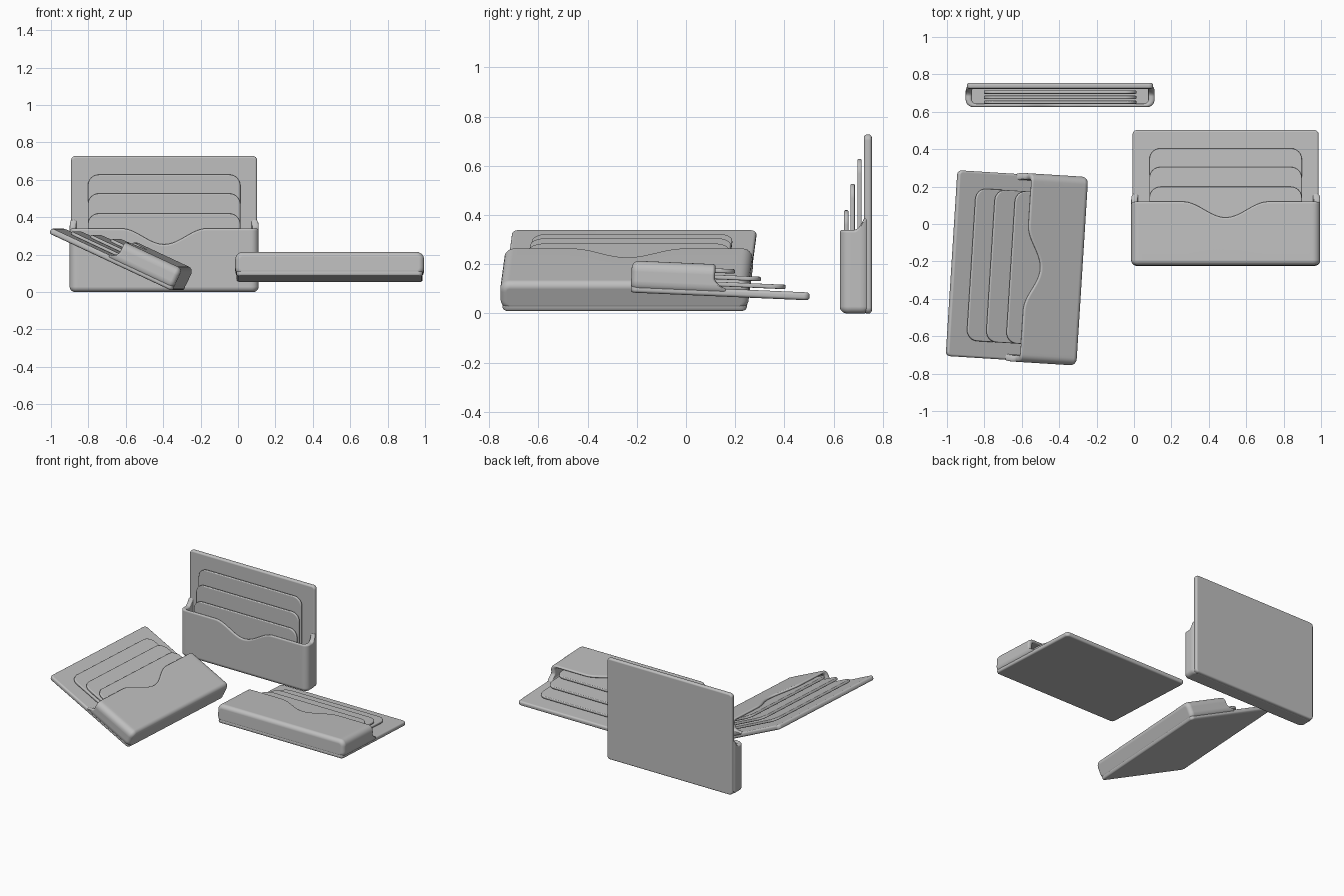
import bpy, bmesh
from math import sin, cos, pi, radians
from mathutils import Matrix, Euler

if "Cube" in bpy.data.objects:
    bpy.data.objects.remove(bpy.data.objects["Cube"], do_unlink=True)

GREY = (0.52, 0.52, 0.52, 1)
mat = bpy.data.materials.new("plain_grey")
mat.use_nodes = True
mat.diffuse_color = GREY
mat.node_tree.nodes["Principled BSDF"].inputs["Base Color"].default_value = GREY


def outline(w, d, r, nx=1, ny=1, steps=6):
    """Rounded rectangle, centred, with evenly divided straight sides."""
    pts = []
    for k in range(4):
        cx = (w / 2 - r) * (1 if k in (0, 3) else -1)
        cy = (d / 2 - r) * (1 if k < 2 else -1)
        for j in range(steps + 1):
            a = pi / 2 * (k + j / steps)
            pts.append((cx + r * cos(a), cy + r * sin(a)))
        n, length = ((nx, w), (ny, d))[k % 2]
        a = pi / 2 * k + pi
        x, y = pts[-1]
        for j in range(1, n):
            s = (length - 2 * r) * j / n
            pts.append((x + s * cos(a), y + s * sin(a)))
    return pts


def loft(name, rings):
    """Skin a stack of matching rings and cap both ends."""
    bm = bmesh.new()
    loops = [[bm.verts.new(p) for p in ring] for ring in rings]
    for a, b in zip(loops, loops[1:]):
        for i in range(len(a)):
            j = (i + 1) % len(a)
            bm.faces.new((a[i], a[j], b[j], b[i]))
    bm.faces.new(loops[0])
    bm.faces.new(loops[-1])
    bmesh.ops.recalc_face_normals(bm, faces=bm.faces)
    mesh = bpy.data.meshes.new(name)
    bm.to_mesh(mesh)
    bm.free()
    mesh.materials.append(mat)
    return mesh


def slab(name, w, z0, z1, y0, y1, radius, edge):
    """Upright rounded plate with softened edges."""
    rings = []
    angles = [pi / 2 * k / 4 for k in range(5)]
    profile = [(edge * (1 - sin(a)), y0 + edge * (1 - cos(a))) for a in angles]
    profile += [(edge * (1 - sin(a)), y1 - edge * (1 - cos(a))) for a in reversed(angles)]
    for inset, y in profile:
        pts = outline(w - 2 * inset, z1 - z0 - 2 * inset, radius - inset)
        rings.append([(x, y, z + (z0 + z1) / 2) for x, z in pts])
    return loft(name, rings)


# Pocket: outer shell, rounded rim with thumb notch, then inner cavity
W, FRONT, BACK, R = 1.01, -0.13, -0.004, 0.04
MID = (FRONT + BACK) / 2


def rim_height(x, y):
    if y < MID - 0.02:
        return 0.34 - 0.085 * (0.5 + 0.5 * cos(pi * min(abs(x) / 0.23, 1)))
    rise = min(max((y + 0.072) / 0.042, 0), 1)
    return 0.34 + 0.05 * rise ** 2


def pocket_ring(ix, iy, z, on_rim):
    pts = outline(W - 2 * ix, BACK - FRONT - 2 * iy, R - iy, 60, 12)
    return [(x, y + MID, rim_height(x, y + MID) + z if on_rim else z) for x, y in pts]


def pocket():
    rings = []
    foot, wall, side = 0.028, 0.018, 0.034
    for k in range(6):
        a = pi / 2 * k / 5
        inset = foot * (1 - sin(a))
        rings.append(pocket_ring(inset, inset, foot * (1 - cos(a)), False))
    for k in range(9):
        a = pi * k / 8
        t = (1 - cos(a)) / 2
        rings.append(pocket_ring(side * t, wall * t, 0.012 * (sin(a) - 1), True))
    rings.append(pocket_ring(side, wall, 0.03, False))
    return loft("pocket", rings)


parts = {
    "back_panel": slab("back_panel", 0.995, 0, 0.727, -0.032, 0, 0.024, 0.012),
    "pocket": pocket(),
}
for label, top, y in (("back", 0.628, -0.059), ("middle", 0.527, -0.087),
                      ("front", 0.42, -0.113)):
    parts[label + "_card"] = slab(label + "_card", 0.816, 0.025, top, y, y + 0.018, 0.06, 0.006)

# Three wallets: one upright, one lying flat, one tilted
places = {
    "upright": ((-0.395, 0.755, 0), (0, 0, 0)),
    "flat": ((0.49, -0.225, 0.085), (-92.5, 0, 0)),
    "tilted": ((-0.322, -0.25, 0.006), (-65, 0, 86.4)),
}
bpy.ops.object.select_all(action="DESELECT")
for place, (loc, rot) in places.items():
    turn = Euler([radians(a) for a in rot]).to_matrix().to_4x4()
    for part, mesh in parts.items():
        ob = bpy.data.objects.new(place + "_" + part, mesh)
        bpy.context.collection.objects.link(ob)
        ob.matrix_world = Matrix.Translation(loc) @ turn
        ob.select_set(True)
        bpy.context.view_layer.objects.active = ob
bpy.ops.object.shade_smooth_by_angle(angle=radians(40))
for ob in bpy.context.selected_objects:
    ob.modifiers.new("even_shading", "WEIGHTED_NORMAL").keep_sharp = True
